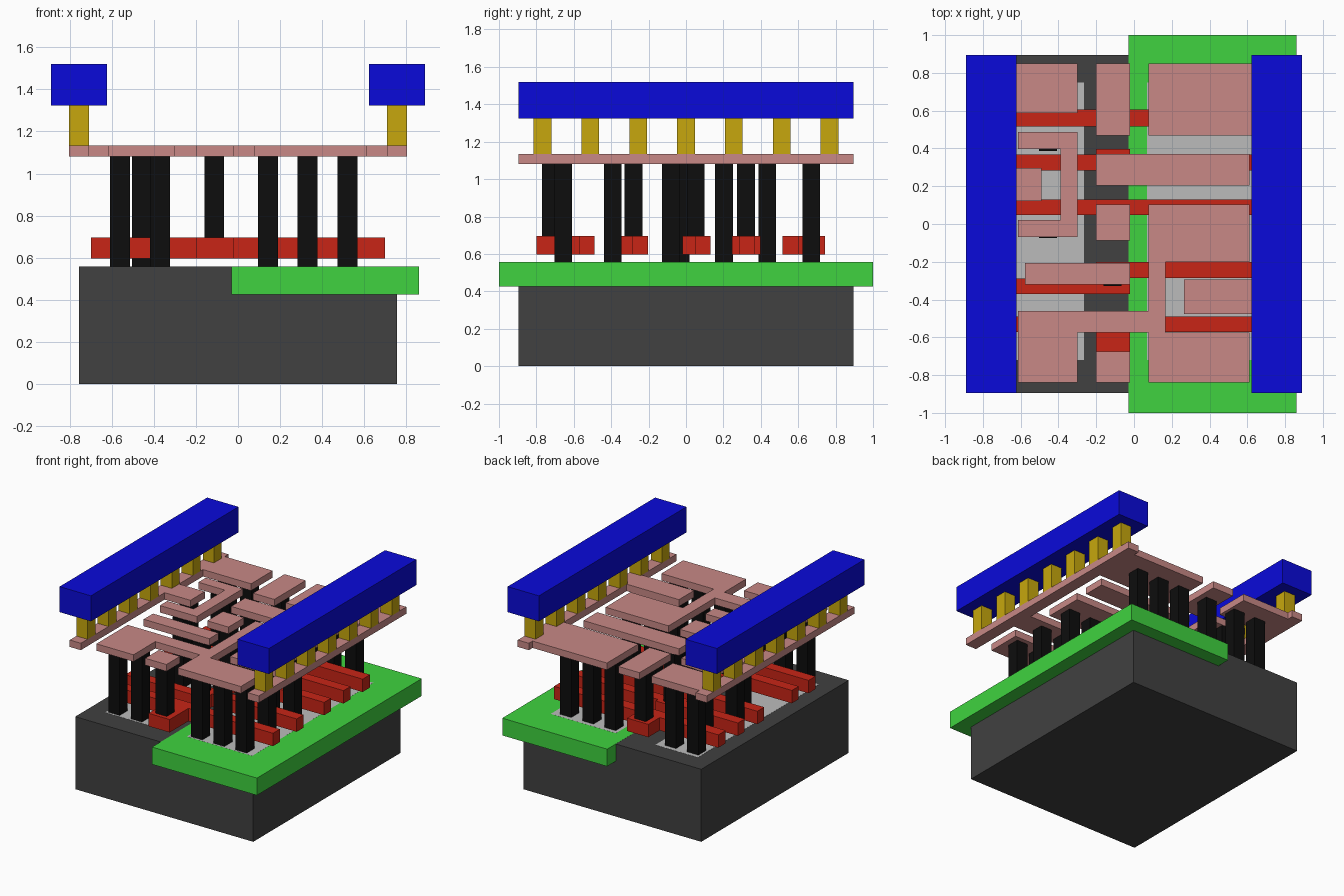
import bpy, bmesh

if "Cube" in bpy.data.objects:
    bpy.data.objects.remove(bpy.data.objects["Cube"])

# Layer heights
Z_TOP = 0.557                 # top of substrate, well and active areas
POLY = (0.596, 0.695)
CONTACT = (Z_TOP, 1.08)
LOCAL = (1.08, 1.133)
VIA = (1.133, 1.324)
METAL = (1.324, 1.52)
HALF_Y = 0.895
RAIL_X = 0.756
PIN = 0.0945                  # side of a contact pillar


def material(name, rgb):
    m = bpy.data.materials.new(name)
    m.diffuse_color = (*rgb, 1)
    m.use_nodes = True
    m.node_tree.nodes["Principled BSDF"].inputs["Base Color"].default_value = m.diffuse_color
    return m


DARK = material("dark_grey", (0.052, 0.052, 0.052))
LIGHT = material("light_grey", (0.5, 0.5, 0.5))
GREEN = material("green", (0.05, 0.65, 0.05))
RED = material("red", (0.58, 0.018, 0.008))
BLACK = material("black", (0.004, 0.004, 0.004))
PINK = material("pink", (0.58, 0.25, 0.24))
YELLOW = material("yellow", (0.57, 0.39, 0.004))
BLUE = material("blue", (0.003, 0.003, 0.7))


def prism(name, points, z, mat):
    """Extrude a flat outline from z[0] to z[1]."""
    pts = [p for i, p in enumerate(points) if p != points[i - 1]]
    bm = bmesh.new()
    face = bm.faces.new([bm.verts.new((x, y, z[0])) for x, y in pts])
    ext = bmesh.ops.extrude_face_region(bm, geom=[face])
    top = [v for v in ext["geom"] if isinstance(v, bmesh.types.BMVert)]
    bmesh.ops.translate(bm, verts=top, vec=(0, 0, z[1] - z[0]))
    bmesh.ops.recalc_face_normals(bm, faces=bm.faces)
    mesh = bpy.data.meshes.new(name)
    bm.to_mesh(mesh)
    bm.free()
    mesh.materials.append(mat)
    ob = bpy.data.objects.new(name, mesh)
    bpy.context.collection.objects.link(ob)
    return ob


def box(name, x0, x1, y0, y1, z, mat):
    return prism(name, [(x0, y0), (x1, y0), (x1, y1), (x0, y1)], z, mat)


def pillar(name, x, y, z, mat):
    h = PIN / 2
    return box(name, x - h, x + h, y - h, y + h, z, mat)


# Substrate, well and active areas (tops practically flush)
box("substrate", -RAIL_X, RAIL_X, -HALF_Y, HALF_Y, (0, Z_TOP), DARK)
box("well", -0.03, 0.861, -1, 1, (0.425, Z_TOP + 0.0005), GREEN)
for side, x0, x1 in (("left", -0.625, -0.264), ("right", 0.07, 0.625)):
    box("active_area_" + side, x0, x1, -0.72, 0.75, (0.47, Z_TOP + 0.001), LIGHT)

# Gate strips: y range of left arm, of the pad in the middle, of right arm
GATES = [
    ((0.515, 0.605), (0.515, 0.743), (0.515, 0.605)),
    ((0.284, 0.367), (0.246, 0.397), (0.284, 0.367)),
    ((0.048, 0.131), (-0.02, 0.131), (0.048, 0.131)),
    ((-0.371, -0.288), (-0.371, -0.202), (-0.285, -0.202)),
    ((-0.573, -0.49), (-0.80, -0.49), (-0.573, -0.49)),
]
for l, p, r in GATES:
    prism("gate_strip", [(-0.698, l[0]), (-0.2, l[0]), (-0.2, p[0]), (-0.02, p[0]),
                         (-0.02, r[0]), (0.698, r[0]), (0.698, r[1]), (-0.02, r[1]),
                         (-0.02, p[1]), (-0.2, p[1]), (-0.2, l[1]), (-0.698, l[1])],
          POLY, RED)

# Contact pillars: row y, then x centres
LOW = (-0.56, -0.37)
HIGH = (0.143, 0.331, 0.52)
ROWS = [
    (0.67, LOW + HIGH), (0.435, (-0.456,)), (0.203, (-0.56,)),
    (-0.028, (-0.456,)), (-0.08, HIGH), (-0.391, HIGH[1:]),
    (-0.657, LOW + HIGH),
]
for y, xs in ROWS:
    for x in xs:
        pillar("contact_pillar", x, y, CONTACT, BLACK)

# Contact pillars standing on the gate pads
for y in (0.67, 0.321, 0.052, -0.281, -0.723):
    pillar("gate_contact", -0.113, y, (POLY[1], LOCAL[0]), BLACK)

# Local wiring: the two rails with their fingers
IN, OUT = RAIL_X - 0.047, RAIL_X + 0.047
prism("left_rail", [(-OUT, -HALF_Y), (-IN, -HALF_Y), (-IN, 0.122), (-0.49, 0.122),
                    (-0.49, 0.297), (-IN, 0.297), (-IN, 0.587), (-0.3, 0.587),
                    (-0.3, 0.85), (-IN, 0.85), (-IN, HALF_Y), (-OUT, HALF_Y)], LOCAL, PINK)
prism("right_rail", [(OUT, -HALF_Y), (IN, -HALF_Y), (IN, -0.477), (0.265, -0.477),
                     (0.265, -0.293), (IN, -0.293), (IN, 0.469), (0.077, 0.469),
                     (0.077, 0.85), (IN, 0.85), (IN, HALF_Y), (OUT, HALF_Y)], LOCAL, PINK)

# Local wiring: hook, branching output plate and plain bars
prism("hook_wire", [(-0.615, 0.398), (-0.39, 0.398), (-0.39, 0.02), (-0.615, 0.02),
                    (-0.615, -0.07), (-0.3, -0.07), (-0.3, 0.488), (-0.615, 0.488)],
      LOCAL, PINK)
prism("output_wire", [(0.077, 0.102), (0.612, 0.102), (0.612, -0.2), (0.167, -0.2),
                      (0.167, -0.575), (0.612, -0.575), (0.612, -0.84), (0.077, -0.84),
                      (0.077, -0.575), (-0.3, -0.575), (-0.3, -0.84), (-0.615, -0.84),
                      (-0.615, -0.46), (0.077, -0.46)], LOCAL, PINK)
for x0, x1, y0, y1 in [(-0.2, -0.02, 0.469, 0.85), (-0.2, 0.612, 0.203, 0.371),
                       (-0.2, -0.02, -0.087, 0.103), (-0.577, -0.02, -0.32, -0.207),
                       (-0.2, -0.02, -0.84, -0.675)]:
    box("input_wire", x0, x1, y0, y1, LOCAL, PINK)

# Upper power bars on seven posts each
for side in (-1, 1):
    c = side * RAIL_X
    box("power_bar", c - 0.133, c + 0.133, -HALF_Y, HALF_Y, METAL, BLUE)
    for k in range(-3, 4):
        pillar("power_post", c, k * 0.2557, VIA, YELLOW)
